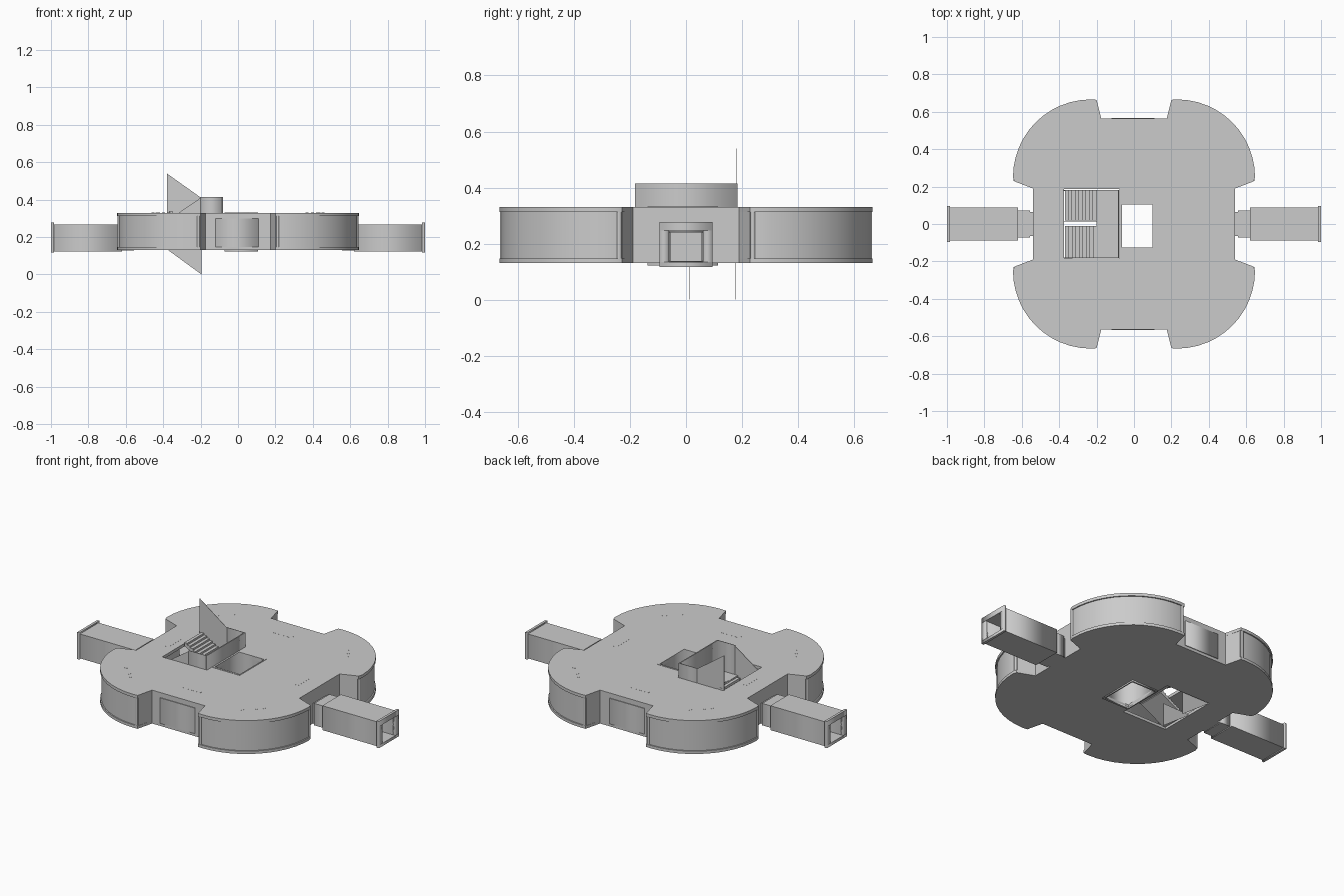
import bpy, bmesh, math

if "Cube" in bpy.data.objects:
    bpy.data.objects.remove(bpy.data.objects["Cube"])


def prism(name, loops, z0, z1, smooth=False):
    """Extruded flat profile; extra loops become holes."""
    cu = bpy.data.curves.new(name, 'CURVE')
    cu.dimensions = '2D'
    cu.fill_mode = 'BOTH'
    cu.extrude = (z1 - z0) / 2
    for pts in loops:
        s = cu.splines.new('POLY')
        s.points.add(len(pts) - 1)
        for p, (x, y) in zip(s.points, pts):
            p.co = (x, y, 0, 1)
        s.use_cyclic_u = True
    ob = bpy.data.objects.new(name, cu)
    bpy.context.collection.objects.link(ob)
    ob.location.z = (z0 + z1) / 2
    bpy.ops.object.select_all(action='DESELECT')
    ob.select_set(True)
    bpy.context.view_layer.objects.active = ob
    bpy.ops.object.convert(target='MESH')
    if smooth:
        bpy.ops.object.shade_smooth_by_angle(angle=math.radians(30))
    return bpy.context.object


def rect(x0, x1, y0, y1):
    return [(x0, y0), (x1, y0), (x1, y1), (x0, y1)]


def box(name, x0, x1, y0, y1, z0, z1):
    return prism(name, [rect(x0, x1, y0, y1)], z0, z1)


def side_panel(name, pts, y0, y1):
    """Profile in x/z extruded along y."""
    bm = bmesh.new()
    f = bm.faces.new([bm.verts.new((x, y0, z)) for x, z in pts])
    r = bmesh.ops.extrude_face_region(bm, geom=[f])
    bmesh.ops.translate(bm, vec=(0, y1 - y0, 0),
                        verts=[v for v in r['geom'] if isinstance(v, bmesh.types.BMVert)])
    bmesh.ops.recalc_face_normals(bm, faces=bm.faces)
    me = bpy.data.meshes.new(name)
    bm.to_mesh(me)
    bm.free()
    ob = bpy.data.objects.new(name, me)
    bpy.context.collection.objects.link(ob)
    return ob


def outline(lobe=0.0, inset=0.0):
    """Four-lobed plan; lobe shrinks the round bays, inset the straight walls."""
    r = 0.416 - lobe
    q = [(0.54 - inset, 0.19 + inset), (0.64 - lobe, 0.228 + inset)]
    for i in range(13):
        a = math.radians(90 * i / 12)
        q.append((0.231 + r * math.cos(a), 0.25 + r * math.sin(a)))
    q += [(0.20 + inset, 0.664 - lobe), (0.175 + inset, 0.563 - inset)]
    flip = q[::-1]
    return (q + [(-x, y) for x, y in flip] + [(-x, -y) for x, y in q]
            + [(x, -y) for x, y in flip])


# Floor and roof slabs with stair and lift openings
stair_hole = rect(-0.375, -0.078, -0.182, 0.187)
lift_hole = rect(-0.065, 0.10, -0.125, 0.105)
prism("floor_slab", [outline(), stair_hole, lift_hole], 0.13, 0.147, True)
prism("roof_slab", [outline(), stair_hole, lift_hole], 0.312, 0.33, True)

# Outer wall with recessed curved windows
prism("outer_wall", [outline(0.007), outline(0.016, 0.012)], 0.147, 0.312, True)
for sx in (-1, 1):
    for sy in (-1, 1):
        for n, (x, y) in {"side": (0.637, 0.239), "end": (0.212, 0.656)}.items():
            x, y = x * sx, y * sy
            box("window_post_" + n, x - 0.006, x + 0.006, y - 0.008, y + 0.008, 0.147, 0.312)
        # Ceiling lights in the bays
        for k in range(4):
            x, y = sx * (0.37 + 0.028 * k), sy * (0.49 - 0.028 * k)
            box("bay_light", x - 0.008, x + 0.008, y - 0.008, y + 0.008, 0.309, 0.3305)

# Shallow panels on front and back, long ceiling lights
for s in (-1, 1):
    box("wall_panel", -0.12, 0.11, *sorted((s * 0.560, s * 0.567)), 0.147, 0.30)
    box("cross_light", -0.06, 0.06, s * 0.43 - 0.012, s * 0.43 + 0.012, 0.309, 0.3305)
    box("side_light", s * 0.43 - 0.012, s * 0.43 + 0.012, -0.06, 0.06, 0.309, 0.3305)

# Inner core walls
box("core_wall_front", -0.37, 0.31, -0.245, -0.235, 0.147, 0.312)
box("core_wall_back", -0.16, 0.31, 0.285, 0.295, 0.147, 0.312)
box("core_wall_right", 0.30, 0.31, -0.235, 0.285, 0.147, 0.312)

# Lift shaft
prism("lift_shaft", [rect(-0.072, 0.107, -0.137, 0.115), lift_hole], 0.122, 0.332)

# Corridors: neck, hollow tube, end flange
for s in (-1, 1):
    def tube(name, a, b, w, z0, z1, iw, iz0, iz1):
        x0, x1 = sorted((s * a, s * b))
        box(name + "_bottom", x0, x1, -w, w, z0, iz0)
        box(name + "_top", x0, x1, -w, w, iz1, z1)
        for t in (-1, 1):
            box(name + "_side", x0, x1, *sorted((t * iw, t * w)), iz0, iz1)
    tube("corridor_neck", 0.54, 0.58, 0.063, 0.13, 0.25, 0.055, 0.138, 0.24)
    tube("corridor_step", 0.555, 0.62, 0.072, 0.127, 0.258, 0.058, 0.136, 0.244)
    tube("corridor_tube", 0.62, 0.992, 0.088, 0.122, 0.268, 0.06, 0.134, 0.246)
    tube("corridor_flange", 0.985, 1.0, 0.095, 0.117, 0.277, 0.06, 0.134, 0.246)


# Stair flights as stepped ribbons
def flight(name, x0, z0, x1, z1, y0, y1, n=9):
    dx, dz = (x1 - x0) / n, (z1 - z0) / n
    pts = []
    for i in range(n):
        pts += [(x0 + i * dx, z0 + i * dz), (x0 + i * dx, z0 + (i + 1) * dz)]
    pts += [(x1, z1), (x1, z1 - 0.02), (x0 + dx, z0)]
    side_panel(name, pts, y0, y1)


flight("lower_flight", -0.37, 0.14, -0.20, 0.24, -0.178, -0.012)
flight("upper_flight", -0.20, 0.24, -0.37, 0.34, 0.02, 0.183)
box("stair_landing", -0.20, -0.08, -0.178, 0.183, 0.225, 0.24)

# Landing parapet and sloping flight sides
box("parapet_end", -0.086, -0.08, -0.182, 0.182, 0.225, 0.415)
for y in (-0.182, 0.18):
    box("parapet_side", -0.20, -0.08, y, y + 0.003, 0.225, 0.415)
side_panel("lower_flight_side", [(-0.375, 0.14), (-0.20, 0.225), (-0.20, 0.41),
                                 (-0.375, 0.29)], -0.182, -0.179)
side_panel("upper_flight_side", [(-0.38, 0.32), (-0.20, 0.225), (-0.20, 0.412),
                                 (-0.38, 0.54)], 0.18, 0.182)

# Side panels of the flight leading down
for y in (0.013, 0.177):
    side_panel("descending_side", [(-0.38, 0.135), (-0.195, 0.0), (-0.195, 0.14)], y, y + 0.002)
